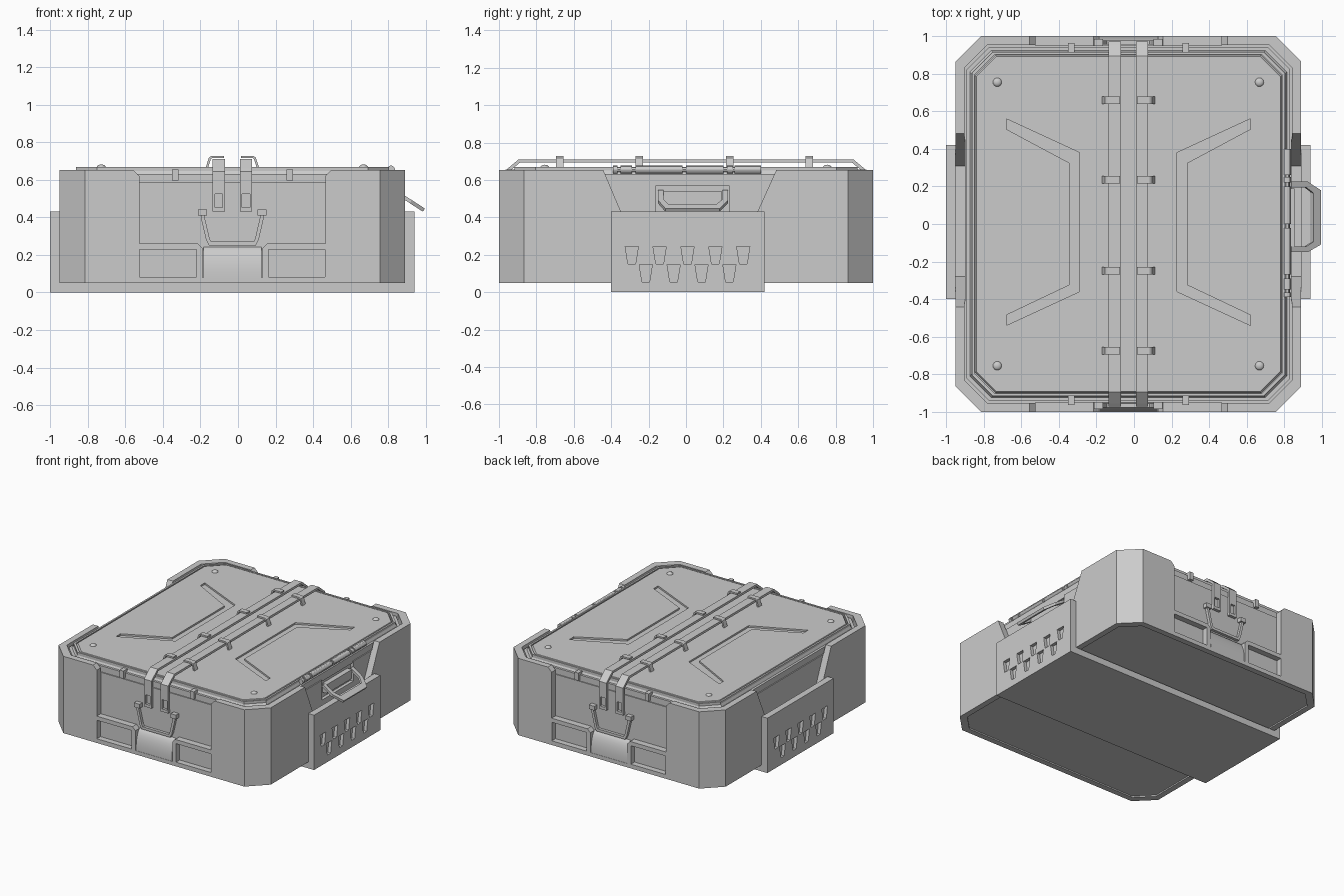
import bpy, bmesh, math
from mathutils import Vector

if "Cube" in bpy.data.objects:
    bpy.data.objects.remove(bpy.data.objects["Cube"])

CX = -0.03  # the case is symmetric about this x


def prism(name, pts, vec, top_scale=None):
    """Extrude a planar outline of 3D points along vec."""
    bm = bmesh.new()
    face = bm.faces.new([bm.verts.new((p[0] + CX, p[1], p[2])) for p in pts])
    ret = bmesh.ops.extrude_face_region(bm, geom=[face])
    new = [g for g in ret["geom"] if isinstance(g, bmesh.types.BMVert)]
    bmesh.ops.translate(bm, verts=new, vec=vec)
    if top_scale:
        for v in new:
            v.co.x = (v.co.x - CX) * top_scale[0] + CX
            v.co.y *= top_scale[1]
    bmesh.ops.recalc_face_normals(bm, faces=bm.faces)
    me = bpy.data.meshes.new(name)
    bm.to_mesh(me)
    bm.free()
    ob = bpy.data.objects.new(name, me)
    bpy.context.collection.objects.link(ob)
    return ob


def box(name, x0, x1, y0, y1, z0, z1):
    return prism(name, [(x0, y0, z0), (x1, y0, z0), (x1, y1, z0), (x0, y1, z0)], (0, 0, z1 - z0))


def octagon(hx, hy, c, z):
    return [(hx, c - hy, z), (hx, hy - c, z), (hx - c, hy, z), (c - hx, hy, z),
            (-hx, hy - c, z), (-hx, c - hy, z), (c - hx, -hy, z), (hx - c, -hy, z)]


def cut(ob, cutters):
    bpy.context.view_layer.objects.active = ob
    for c in cutters:
        c.hide_render = True
        m = ob.modifiers.new("cut", 'BOOLEAN')
        m.operation, m.solver, m.object = 'DIFFERENCE', 'EXACT', c
        bpy.ops.object.modifier_apply(modifier=m.name)
        bpy.data.objects.remove(c)


def ribbon(path, t):
    """Closed outline of a 2D path thickened by t to its right-hand side."""
    P = [Vector(p) for p in path]
    inner = []
    for i, p in enumerate(P):
        a = (p - P[i - 1]).normalized() if i else None
        b = (P[i + 1] - p).normalized() if i < len(P) - 1 else None
        a, b = a or b, b or a
        n = Vector((a.y + b.y, -a.x - b.x)).normalized()
        inner.append(p + n * t / max(0.3, n.dot(Vector((a.y, -a.x)))))
    return [tuple(p) for p in P] + [tuple(p) for p in reversed(inner)]


def smooth(ob):
    bpy.ops.object.select_all(action='DESELECT')
    ob.select_set(True)
    bpy.context.view_layer.objects.active = ob
    bpy.ops.object.shade_smooth_by_angle(angle=math.radians(30))


# Body shell with rim cavity and shallow underside recess
body = prism("body", octagon(0.92, 1.0, 0.135, 0.05), (0, 0, 0.602))
cutters = [prism("cavity", octagon(0.872, 0.952, 0.12, 0.585), (0, 0, 0.2)),
           prism("underside", octagon(0.875, 0.955, 0.12, 0.0), (0, 0, 0.06))]
# Front and back recesses with two pockets each
for s in (-1, 1):
    half = [(0.57, 0.70), (0.53, 0.655), (0.495, 0.62), (0.495, 0.26), (0.185, 0.26), (0.16, 0.235), (0.16, 0.08)]
    outline = half + [(-x, z) for x, z in reversed(half)]
    cutters.append(prism("recess", [(x, s * 1.1, z) for x, z in outline], (0, -s * 0.15, 0)))
    for m in (-1, 1):
        cutters.append(box("pocket", *sorted((m * 0.192, m * 0.494)), *sorted((s * 0.955, s * 1.1)), 0.083, 0.228))
    # Side recesses
    cutters.append(prism("side_recess", [(s * 1.1, -0.462, 0.70), (s * 1.1, -0.28, 0.27),
                                         (s * 1.1, 0.31, 0.27), (s * 1.1, 0.504, 0.70)], (-s * 0.23, 0, 0)))
cutters.append(box("handle_recess", 0.845, 1.1, -0.16, 0.23, 0.43, 0.595))
cut(body, cutters)

# Lid: stepped octagon with chevron grooves
prism("lid_base", octagon(0.862, 0.942, 0.12, 0.57), (0, 0, 0.062))
prism("lid_step", octagon(0.845, 0.925, 0.115, 0.63), (0, 0, 0.025), (0.985, 0.985))
lid = prism("lid_panel", octagon(0.822, 0.905, 0.11, 0.645), (0, 0, 0.023), (0.985, 0.987))
grooves = []
for s in (-1, 1):
    pts = [(0.65, 0.56), (0.26, 0.38), (0.26, -0.36), (0.65, -0.54), (0.65, -0.485),
           (0.313, -0.325), (0.313, 0.325), (0.65, 0.505)]
    grooves.append(prism("groove", [(s * x, y, 0.655) for x, y in pts], (0, 0, 0.1)))
cut(lid, grooves)

# Raised border around the lid
border = prism("lid_border", octagon(0.834, 0.916, 0.112, 0.64), (0, 0, 0.028))
cut(border, [prism("border_hole", octagon(0.82, 0.902, 0.108, 0.6), (0, 0, 0.2))])

# Lid rivets
for sx in (-1, 1):
    for sy in (-1, 1):
        bpy.ops.mesh.primitive_uv_sphere_add(segments=16, ring_count=8, radius=0.024,
                                             location=(CX + sx * 0.698, sy * 0.755, 0.666))
        rivet = bpy.context.object
        rivet.name = "rivet"
        rivet.scale.z = 0.65
        smooth(rivet)

# Saddle plate wrapping under the case, with tapered slots
saddle = prism("saddle_plate", [(x, -0.4, z) for x, z in
               [(-0.97, 0), (0.97, 0), (0.97, 0.43), (0.92, 0.43), (0.92, 0.05), (-0.92, 0.05),
                (-0.92, 0.43), (-0.97, 0.43)]], (0, 0.82, 0))
slots = []
for s in (-1, 1):
    rows = [(-0.29 + 0.149 * i, 0.15) for i in range(5)] + [(-0.215 + 0.149 * i, 0.055) for i in range(4)]
    for y, z in rows:
        slots.append(prism("slot", [(s * 1.1, y - 0.035, z + 0.093), (s * 1.1, y + 0.035, z + 0.093),
                                    (s * 1.1, y + 0.02, z), (s * 1.1, y - 0.02, z)], (-s * 0.155, 0, 0)))
cut(saddle, slots)

# Two straps over the lid, windowed at the ends, with hook clips
for s in (-1, 1):
    path = [(-0.972, 0.43), (-0.972, 0.645), (-0.955, 0.66), (-0.895, 0.71)]
    path += [(-y, z) for y, z in reversed(path)]
    strap = prism("strap", [(s * 0.04, y, z) for y, z in ribbon(path, 0.018)], (s * 0.065, 0, 0))
    cut(strap, [box("window", *sorted((s * 0.052, s * 0.093)), -1.1, 1.1, 0.452, 0.525)])
    for e in (-1, 1):
        box("strap_pad", *sorted((s * 0.04, s * 0.105)), *sorted((e * 0.94, e * 0.965)), 0.43, 0.452)
    for y in (-0.675, -0.25, 0.235, 0.66):
        hook = ribbon([(0.045, 0.727), (0.112, 0.727), (0.125, 0.718), (0.142, 0.665)], 0.012)
        prism("strap_clip", [(s * x, y - 0.02, z) for x, z in hook], (0, 0.04, 0))

# Latch parts on front and back
for e in (-1, 1):
    # Curved latch housing
    arc = [(0.94 + 0.058 * math.sin(a), 0.09 + 0.155 * math.cos(a))
           for a in [i * math.pi / 16 for i in range(9)]]
    housing = prism("latch_housing", [(-0.155, e * y, z) for y, z in arc + [(0.998, 0.07), (0.94, 0.07)]],
                    (0.31, 0, 0))
    smooth(housing)
    # Latch loop and pivots
    loop = ribbon([(-0.168, 0.43), (-0.168, 0.40), (-0.14, 0.28), (-0.125, 0.25),
                   (0.125, 0.25), (0.14, 0.28), (0.168, 0.40), (0.168, 0.43)], -0.02)
    prism("latch_loop", [(x, e * 0.955, z) for x, z in loop], (0, e * 0.022, 0))
    for s in (-1, 1):
        box("latch_pivot", *sorted((s * 0.135, s * 0.182)), *sorted((e * 0.945, e * 0.985)), 0.41, 0.443)
        # Lid edge clips
        box("lid_clip", s * 0.305 - 0.017, s * 0.305 + 0.017, *sorted((e * 0.915, e * 0.965)), 0.595, 0.655)

# Hinge rod and knuckles on the right side
def rod(name, y0, y1, r):
    ob = prism(name, [(0.845 + r * math.cos(i * math.pi / 6), y0, 0.655 + r * math.sin(i * math.pi / 6))
                      for i in range(12)], (0, y1 - y0, 0))
    smooth(ob)

rod("hinge_pin", -0.39, 0.4, 0.013)
for y0, y1 in ((0.26, 0.4), (0.22, 0.25), (0.0, 0.2), (-0.27, -0.02), (-0.35, -0.29), (-0.39, -0.365)):
    rod("hinge_knuckle", y0, y1, 0.021)

# Carry handle: bracket and tilted loop
box("handle_bracket", 0.84, 0.885, -0.12, 0.19, 0.47, 0.54)
grip = [(0, -0.15), (0.55, -0.15), (1, -0.11), (1, 0.18), (0.55, 0.225), (0, 0.225),
        (0, 0.195), (0.5, 0.195), (0.75, 0.165), (0.75, -0.095), (0.5, -0.12), (0, -0.12)]
prism("carry_handle", [(0.86 + 0.155 * u, y, 0.53 - 0.1 * u) for u, y in grip], (0.01, 0, 0.017))
